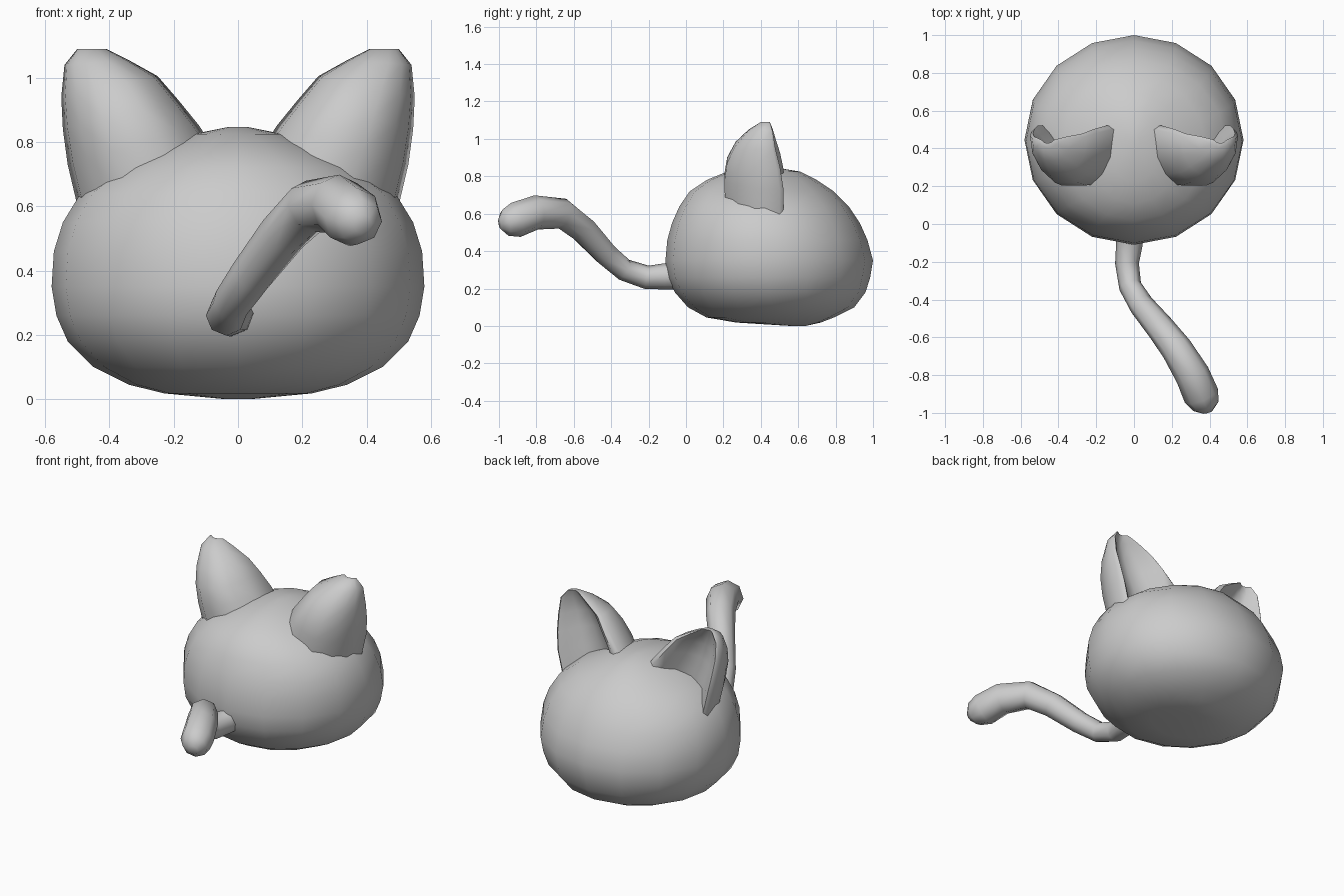
import bpy, bmesh, math
from mathutils import Vector


def loft(name, rings, angle=70):
    """Skin a list of closed rings, cap both ends, shade smooth by angle."""
    bm = bmesh.new()
    rows = [[bm.verts.new(p) for p in ring] for ring in rings]
    n = len(rows[0])
    for a, b in zip(rows, rows[1:]):
        for i in range(n):
            j = (i + 1) % n
            bm.faces.new((a[i], a[j], b[j], b[i]))
    bm.faces.new(rows[0][::-1])
    bm.faces.new(rows[-1])
    bmesh.ops.recalc_face_normals(bm, faces=bm.faces)
    mesh = bpy.data.meshes.new(name)
    bm.to_mesh(mesh)
    bm.free()
    obj = bpy.data.objects.new(name, mesh)
    bpy.context.collection.objects.link(obj)
    bpy.ops.object.select_all(action='DESELECT')
    obj.select_set(True)
    bpy.context.view_layer.objects.active = obj
    bpy.ops.object.shade_smooth_by_angle(angle=math.radians(angle))
    return obj


# Body: squashed round form, each ring is (z, half width, y back, y front)
levels = [(0.0, 0.04, 0.56, 0.64), (0.018, 0.23, 0.27, 0.72),
          (0.045, 0.34, 0.11, 0.79), (0.10, 0.45, 0.01, 0.90),
          (0.18, 0.53, -0.06, 0.96), (0.26, 0.565, -0.10, 0.985),
          (0.35, 0.58, -0.11, 1.0), (0.46, 0.573, -0.10, 0.97),
          (0.55, 0.545, -0.075, 0.93), (0.64, 0.49, -0.035, 0.87),
          (0.72, 0.38, 0.02, 0.79), (0.78, 0.25, 0.11, 0.70),
          (0.825, 0.14, 0.22, 0.61), (0.847, 0.03, 0.39, 0.48)]
body = []
for z, rx, y0, y1 in levels:
    ring = []
    for i in range(16):
        t = math.tau * i / 16
        ring.append((rx * math.cos(t), (y0 + y1) / 2 + (y1 - y0) / 2 * math.sin(t), z))
    body.append(ring)
loft("body", body)

# Ears: section shape is (across, depth), rounded at the back, hollow in front
section = [(0, 0), (0.04, 0.5), (0.16, 0.8), (0.32, 1), (0.65, 1), (0.85, 0.75),
           (0.96, 0.45), (1, 0), (0.95, -0.07), (0.86, 0.05), (0.72, 0.3),
           (0.5, 0.38), (0.3, 0.25), (0.17, 0.03), (0.07, -0.07)]
# inner x, inner z, outer x, outer z, rim y, back y
steps = [(0.07, 0.77, 0.49, 0.56, 0.50, 0.21),
         (0.12, 0.85, 0.53, 0.73, 0.50, 0.205),
         (0.185, 0.93, 0.545, 0.84, 0.485, 0.22),
         (0.25, 1.005, 0.55, 0.94, 0.465, 0.265),
         (0.34, 1.055, 0.54, 1.04, 0.455, 0.335),
         (0.41, 1.09, 0.50, 1.09, 0.445, 0.40)]
for side, label in ((1, "right_ear"), (-1, "left_ear")):
    ear = []
    for xi, zi, xo, zo, rim, back in steps:
        ear.append([(side * (xi + (xo - xi) * s), rim + (back - rim) * d,
                     zi + (zo - zi) * s) for s, d in section])
    loft(label, ear)

# Tail: curved tube that thickens toward its blunt end (x, y, z, radius)
path = [(-0.02, -0.03, 0.27, 0.075), (-0.025, -0.11, 0.265, 0.07),
        (-0.037, -0.21, 0.26, 0.063), (-0.02, -0.33, 0.30, 0.06),
        (0.04, -0.43, 0.385, 0.066), (0.14, -0.55, 0.515, 0.075),
        (0.225, -0.66, 0.60, 0.083), (0.31, -0.80, 0.607, 0.092),
        (0.357, -0.91, 0.567, 0.095), (0.38, -0.965, 0.552, 0.072),
        (0.388, -0.995, 0.545, 0.03)]
pts = [Vector(p[:3]) for p in path]
tail = []
for i, p in enumerate(pts):
    tangent = (pts[min(i + 1, len(pts) - 1)] - pts[max(i - 1, 0)]).normalized()
    across = tangent.cross(Vector((0, 0, 1))).normalized()
    up = across.cross(tangent)
    tail.append([p + path[i][3] * (across * math.cos(math.tau * k / 8)
                                   + up * math.sin(math.tau * k / 8))
                 for k in range(8)])
loft("tail", tail)
